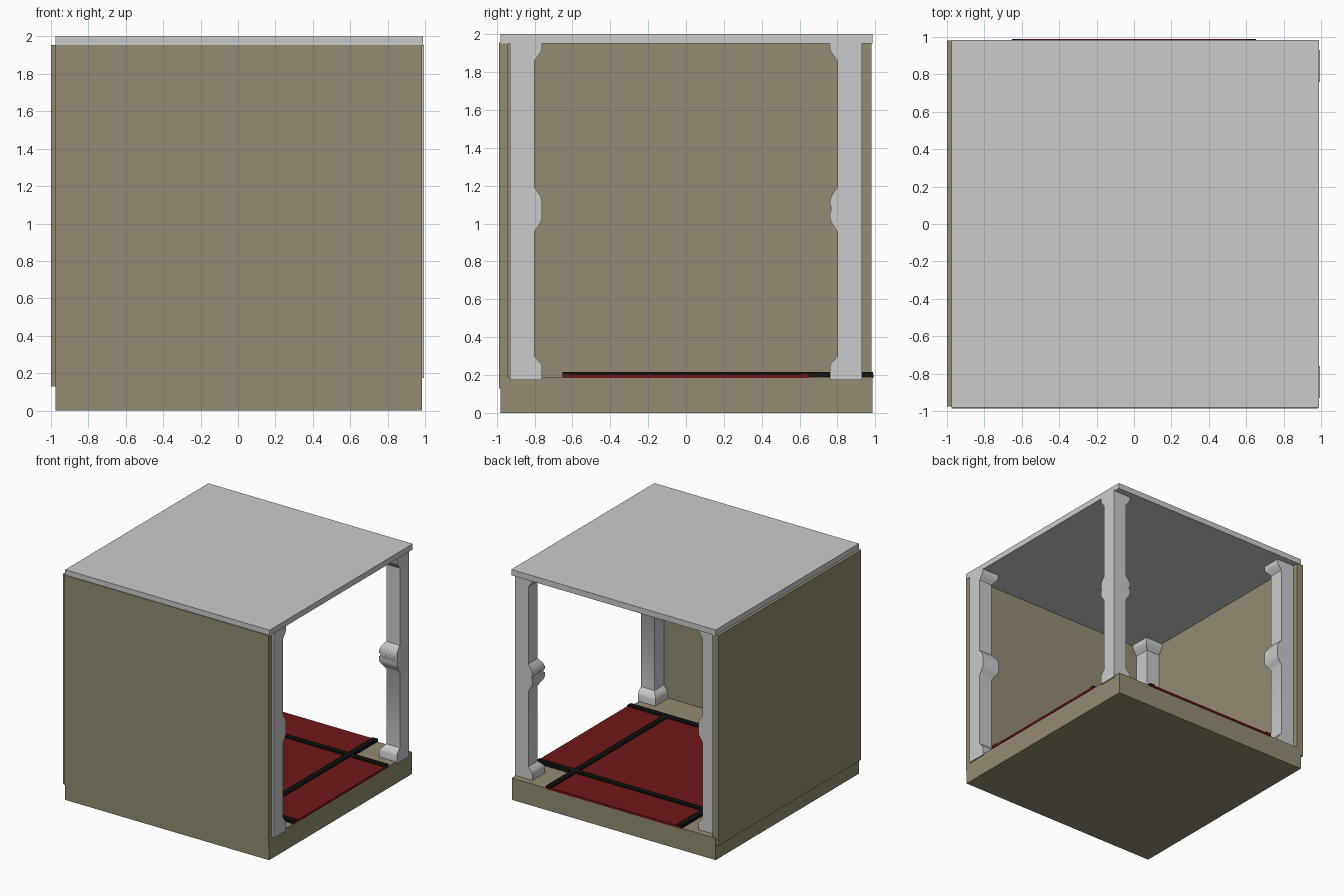
import bpy, bmesh, math

if "Cube" in bpy.data.objects:
    bpy.data.objects.remove(bpy.data.objects["Cube"])


def material(name, rgb):
    m = bpy.data.materials.new(name)
    m.diffuse_color = (*rgb, 1)
    m.use_nodes = True
    m.node_tree.nodes["Principled BSDF"].inputs["Base Color"].default_value = m.diffuse_color
    return m


STONE = material("stone", (0.29, 0.26, 0.17))
RED = material("red_carpet", (0.16, 0.009, 0.009))
BLACK = material("black_trim", (0.006, 0.006, 0.006))


def finish(name, bm, mat=None):
    bmesh.ops.recalc_face_normals(bm, faces=bm.faces)
    me = bpy.data.meshes.new(name)
    bm.to_mesh(me)
    bm.free()
    ob = bpy.data.objects.new(name, me)
    bpy.context.collection.objects.link(ob)
    if mat:
        me.materials.append(mat)
    return ob


def box(name, x, y, z, mat=None):
    bm = bmesh.new()
    bmesh.ops.create_cube(bm, size=1)
    for v in bm.verts:
        for i, (a, b) in enumerate((x, y, z)):
            v.co[i] = a if v.co[i] < 0 else b
    return finish(name, bm, mat)


# Floor, ceiling and the two solid walls
box("floor_slab", (-0.975, 0.985), (-0.98, 0.985), (0, 0.19), STONE)
box("ceiling_slab", (-0.975, 0.99), (-0.98, 0.985), (1.95, 2.0))
box("left_wall", (-1.0, -0.94), (-0.975, 0.98), (0.13, 1.955), STONE)
box("front_wall", (-0.975, 0.985), (-0.987, -0.94), (0.13, 1.955), STONE)

# Carpet: a square with arms reaching the two open sides
outline = [(-0.65, -0.65), (0.99, -0.65), (0.99, 0.65), (0.65, 0.65),
           (0.65, 0.99), (-0.65, 0.99)]
bm = bmesh.new()
face = bm.faces.new([bm.verts.new((x, y, 0.185)) for x, y in outline])
ext = bmesh.ops.extrude_face_region(bm, geom=[face])
for v in ext["geom"]:
    if isinstance(v, bmesh.types.BMVert):
        v.co.z = 0.204
finish("carpet", bm, RED)

# Black trim strips along the carpet edges, running out to the open sides
for s, side in ((-1, "a"), (1, "b")):
    band = tuple(sorted((s * 0.602, s * 0.652)))
    box("trim_x_" + side, (-0.65, 0.988), band, (0.187, 0.215), BLACK)
    box("trim_y_" + side, band, (-0.65, 0.988), (0.187, 0.215), BLACK)


# Corner pillars: flat outer faces, moulded inner faces (height, bulge)
FOOT = [(0.175, 0.04), (0.245, 0.04), (0.265, 0.032), (0.285, 0.012), (0.30, 0.0)]
BAND = [(0.955, 0.0), (0.985, 0.018), (1.005, 0.032), (1.03, 0.04),
        (1.12, 0.04), (1.145, 0.032), (1.17, 0.015), (1.19, 0.0)]
HEAD = [(1.86, 0.0), (1.885, 0.018), (1.905, 0.034), (1.925, 0.04), (1.955, 0.04)]
GROOVE = [(1.065, 0.04), (1.07, 0.032), (1.09, 0.032), (1.095, 0.04)]


def pillar(name, ox, oy, grooved=False):
    sx, sy = math.copysign(1, ox), math.copysign(1, oy)
    rows = FOOT + BAND + HEAD + (GROOVE if grooved else [])
    bm = bmesh.new()
    rings = []
    for z, d in sorted(rows):
        ix, iy = ox - sx * (0.13 + d), oy - sy * (0.13 + d)
        rings.append([bm.verts.new((x, y, z)) for x, y in
                      ((ox, oy), (ix, oy), (ix, iy), (ox, iy))])
    for a, b in zip(rings, rings[1:]):
        for i in range(4):
            j = (i + 1) % 4
            bm.faces.new((a[i], a[j], b[j], b[i]))
    bm.faces.new(rings[0])
    bm.faces.new(rings[-1])
    ob = finish(name, bm)
    bpy.context.view_layer.objects.active = ob
    ob.select_set(True)
    bpy.ops.object.shade_smooth_by_angle(angle=math.radians(35))
    ob.select_set(False)


pillar("front_right_pillar", 0.995, -0.93)
pillar("back_right_pillar", 0.995, 0.93, grooved=True)
pillar("front_left_pillar", -0.94, -0.93)
pillar("back_left_pillar", -0.94, 0.93)
